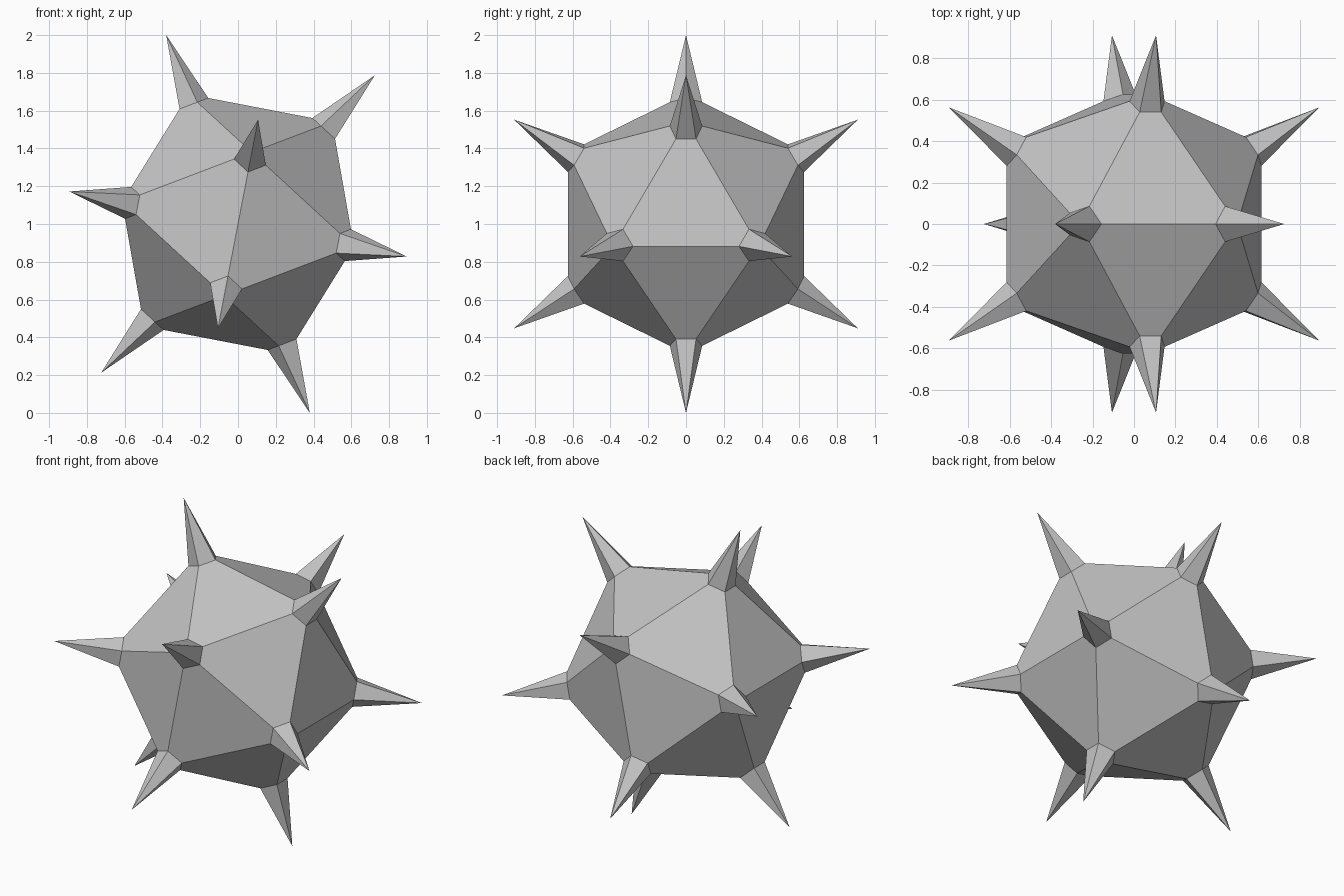
import bpy
import bmesh
from math import sqrt, radians
from mathutils import Matrix, Vector

CORE_RADIUS = 0.735    # corners of the body before they are cut
TIP_RADIUS = 1.0698    # reach of the spike tips
CUT = 0.106            # distance each corner is cut back along its edges
TILT = radians(10.9)

cube = bpy.data.objects.get("Cube")
if cube:
    bpy.data.objects.remove(cube, do_unlink=True)

# One plain grey for the whole model
grey = bpy.data.materials.new("light_grey")
grey.use_nodes = True
colour = (0.55, 0.55, 0.55, 1.0)
grey.diffuse_color = colour
grey.node_tree.nodes["Principled BSDF"].inputs["Base Color"].default_value = colour

# Icosahedron: corners of three golden rectangles, wrapped in a hull
bm = bmesh.new()
golden = (1 + sqrt(5)) / 2
for s in (-1, 1):
    for t in (-golden, golden):
        for corner in ((s, 0, t), (t, s, 0), (0, t, s)):
            bm.verts.new(Vector(corner).normalized() * CORE_RADIUS)
bmesh.ops.convex_hull(bm, input=bm.verts[:])

# Cut every corner back to a small pentagon
bmesh.ops.bevel(bm, geom=bm.verts[:], offset=CUT, offset_type='OFFSET',
                segments=1, profile=0.5, affect='VERTICES')

# Raise each pentagon to a sharp spike
pentagons = [f for f in bm.faces if len(f.verts) == 5]
spikes = bmesh.ops.poke(bm, faces=pentagons)
for tip in spikes["verts"]:
    tip.co = tip.co.normalized() * TIP_RADIUS

# Tilt about the side-to-side plane and stand it on the ground
bm.transform(Matrix.Translation((0, 0, 1)) @ Matrix.Rotation(TILT, 4, 'Y'))
bmesh.ops.recalc_face_normals(bm, faces=bm.faces[:])

mesh = bpy.data.meshes.new("spiked_ball")
bm.to_mesh(mesh)
bm.free()
mesh.materials.append(grey)
ball = bpy.data.objects.new("spiked_ball", mesh)
bpy.context.collection.objects.link(ball)
